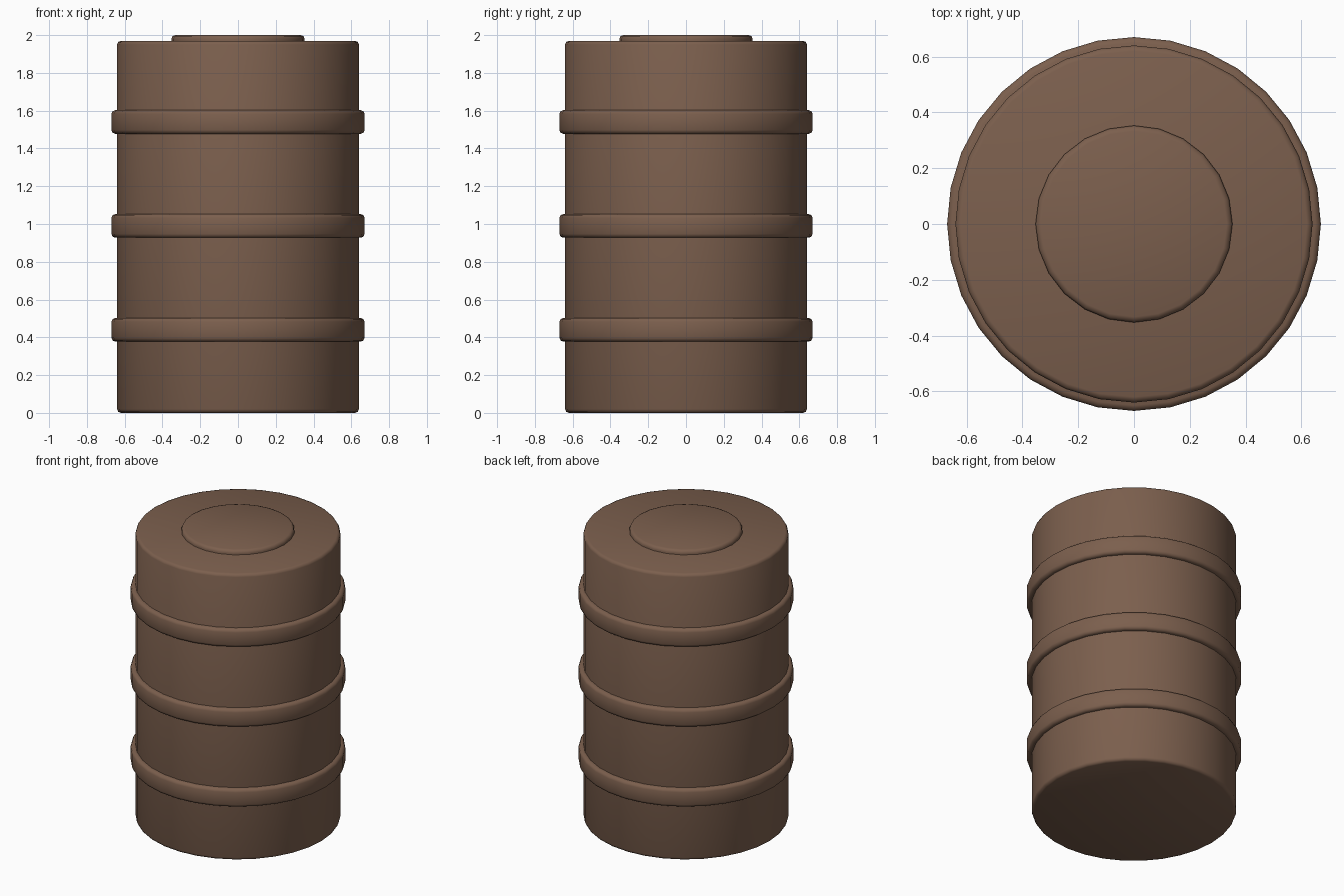
import bpy
from math import radians

if "Cube" in bpy.data.objects:
    bpy.data.objects.remove(bpy.data.objects["Cube"])

brown = bpy.data.materials.new("brown_paint")
brown.diffuse_color = (0.20, 0.115, 0.075, 1)
brown.use_nodes = True
brown.node_tree.nodes["Principled BSDF"].inputs["Base Color"].default_value = brown.diffuse_color


def drum_part(name, radius, z0, z1, sides, bevel):
    """Solid cylinder from z0 to z1 with rounded rims."""
    bpy.ops.mesh.primitive_cylinder_add(
        vertices=sides, radius=radius, depth=z1 - z0, location=(0, 0, (z0 + z1) / 2))
    ob = bpy.context.object
    ob.name = name
    ob.data.materials.append(brown)
    mod = ob.modifiers.new("rounded_rims", 'BEVEL')
    mod.width = bevel
    mod.segments = 2
    mod.limit_method = 'ANGLE'
    mod.angle_limit = radians(30)
    bpy.ops.object.modifier_apply(modifier=mod.name)
    bpy.ops.object.shade_smooth_by_angle(angle=radians(50))
    return ob


# Main barrel
drum_part("barrel_body", 0.64, 0.0, 1.97, 32, 0.02)

# Three raised hoops
for i, z in enumerate((0.44, 0.99, 1.54)):
    drum_part(f"hoop_{i + 1}", 0.67, z - 0.0625, z + 0.0625, 32, 0.02)

# Round lid set into the top
drum_part("lid", 0.353, 1.93, 2.0, 24, 0.02)
